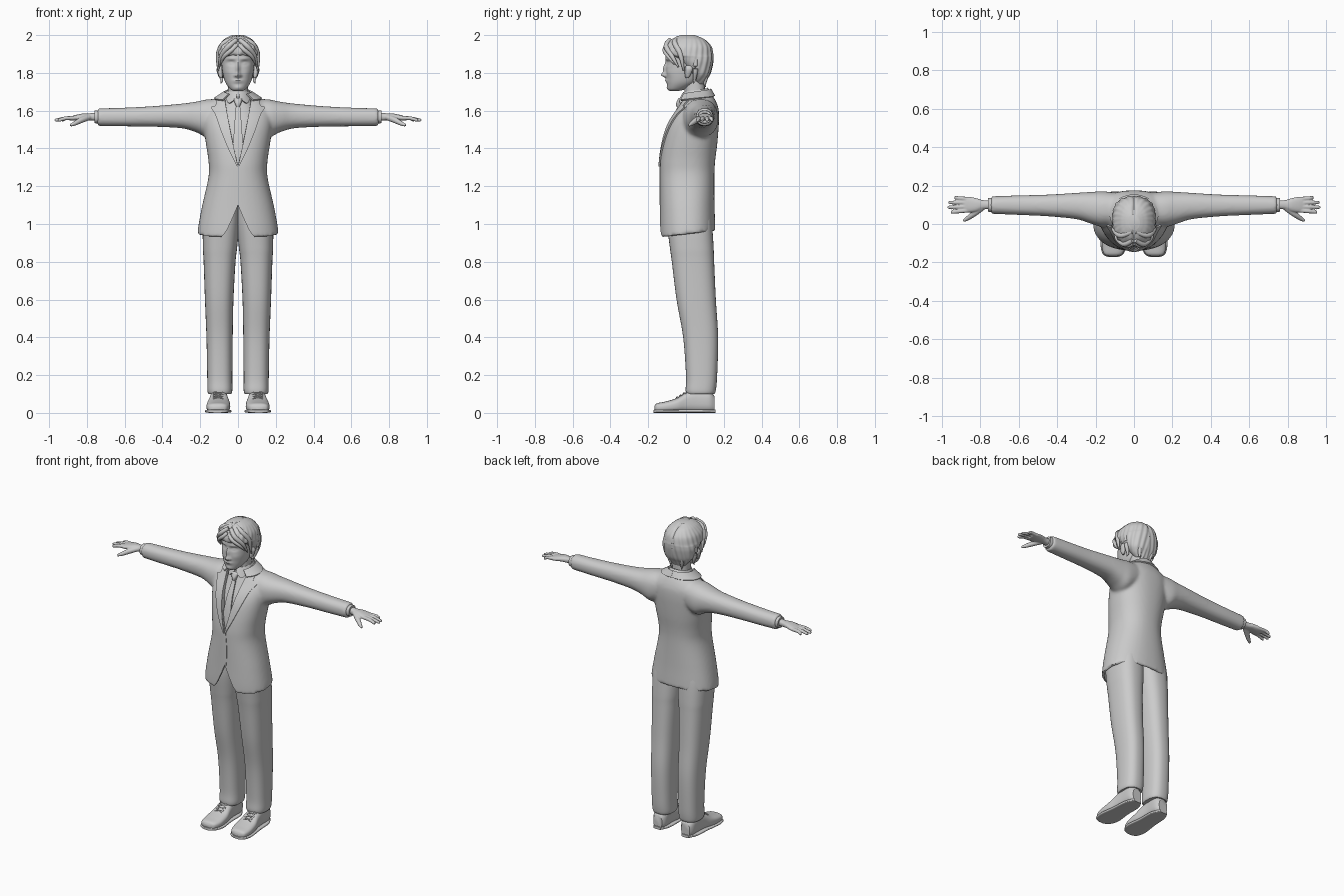
import bpy, bmesh, math
from mathutils import Vector
from mathutils.bvhtree import BVHTree

if "Cube" in bpy.data.objects:
    bpy.data.objects.remove(bpy.data.objects["Cube"])

grey = bpy.data.materials.new("plain_grey")
grey.use_nodes = True
grey.diffuse_color = (0.6, 0.6, 0.6, 1)
grey.node_tree.nodes["Principled BSDF"].inputs["Base Color"].default_value = (0.6, 0.6, 0.6, 1)
parts = []


def add_object(name, bm):
    bmesh.ops.recalc_face_normals(bm, faces=bm.faces)
    mesh = bpy.data.meshes.new(name)
    bm.to_mesh(mesh)
    bm.free()
    obj = bpy.data.objects.new(name, mesh)
    bpy.context.scene.collection.objects.link(obj)
    parts.append(obj)
    return obj


def discard(obj):
    parts.remove(obj)
    bpy.data.objects.remove(obj)


def smooth_rows(rows, n):
    """Catmull-Rom interpolation of rows of numbers."""
    out, last = [], len(rows) - 1
    for i in range(last):
        quad = rows[max(i - 1, 0)], rows[i], rows[i + 1], rows[min(i + 2, last)]
        for s in range(n):
            t = s / n
            out.append([q + 0.5 * t * (r - p + t * (2*p - 5*q + 4*r - u + t * (3*q - p - 3*r + u)))
                        for p, q, r, u in zip(*quad)])
    return out + [list(rows[-1])]


def grid(bm, rows, closed):
    rings = [[bm.verts.new(p) for p in row] for row in rows]
    count = len(rings[0])
    for a, b in zip(rings, rings[1:]):
        for i in range(count if closed else count - 1):
            j = (i + 1) % count
            bm.faces.new((a[i], a[j], b[j], b[i]))
    return rings


def solid(name, rings):
    bm = bmesh.new()
    made = grid(bm, rings, True)
    bm.faces.new(made[0])
    bm.faces.new(made[-1])
    return add_object(name, bm)


def loft(name, axis, rows, power=2.3, segs=40, steps=6):
    """Rows are (position on axis, low/high of one side, low/high of the other)."""
    rings = []
    for t, a0, a1, b0, b1 in smooth_rows(rows, steps):
        ring = []
        for k in range(segs):
            c, s = math.cos(math.tau * k / segs), math.sin(math.tau * k / segs)
            a = (a0 + a1) / 2 + (a1 - a0) / 2 * math.copysign(abs(c) ** (2 / power), c)
            b = (b0 + b1) / 2 + (b1 - b0) / 2 * math.copysign(abs(s) ** (2 / power), s)
            ring.append({"x": (t, a, b), "y": (a, t, b), "z": (a, b, t)}[axis])
        rings.append(ring)
    return solid(name, rings)


def body(name, rows, **kw):
    """Symmetric upright loft: rows are (z, half width, front y, back y)."""
    return loft(name, "z", [(z, -w, w, f, b) for z, w, f, b in rows], **kw)


def tube(name, points, segs=10):
    """Points are (x, y, z, radius)."""
    path = smooth_rows(points, 5)
    rings = []
    for i, p in enumerate(path):
        tangent = Vector(path[min(i + 1, len(path) - 1)][:3]) - Vector(path[max(i - 1, 0)][:3])
        turn = tangent.to_track_quat("Z", "Y")
        rings.append([Vector(p[:3]) + turn @ Vector((math.cos(math.tau * k / segs),
                      math.sin(math.tau * k / segs), 0)) * p[3] for k in range(segs)])
    return solid(name, rings)


def modify(obj, kind, **props):
    mod = obj.modifiers.new(kind, kind)
    for key, value in props.items():
        setattr(mod, key, value)
    dg = bpy.context.evaluated_depsgraph_get()
    mesh = bpy.data.meshes.new_from_object(obj.evaluated_get(dg))
    obj.modifiers.clear()
    obj.data = mesh


def mirrored(obj, name=None):
    twin = obj.copy()
    twin.data = obj.data.copy()
    twin.name = name or obj.name.replace("left", "right")
    for v in twin.data.vertices:
        v.co.x *= -1
    twin.data.flip_normals()
    bpy.context.scene.collection.objects.link(twin)
    parts.append(twin)
    return twin


def fuse(name, objs, voxel, rounds):
    bm = bmesh.new()
    for o in objs:
        bm.from_mesh(o.data)
        discard(o)
    obj = add_object(name, bm)
    modify(obj, "REMESH", mode="VOXEL", voxel_size=voxel)
    modify(obj, "SMOOTH", factor=0.5, iterations=rounds)
    return obj


def cut(obj, cutter):
    modify(obj, "BOOLEAN", operation="DIFFERENCE", solver="EXACT", object=cutter)
    discard(cutter)


def prism(outline, y0, y1):
    return solid("cutter", [[(x, y, z) for x, z in outline] for y in (y0, y1)])


def sheet(name, rows, thick):
    bm = bmesh.new()
    grid(bm, rows, False)
    obj = add_object(name, bm)
    modify(obj, "SOLIDIFY", thickness=thick, offset=0)
    return obj


def drape(name, tree, rows, lift, thick):
    """Lay a strip of (z, inner x, outer x) rows onto the front of a surface."""
    out, y = [], -0.1
    for z, x0, x1 in smooth_rows(rows, 5):
        line = []
        for k in range(7):
            x = x0 + (x1 - x0) * k / 6
            hit = tree.ray_cast(Vector((x, -1, z)), Vector((0, 1, 0)))[0]
            y = hit.y if hit else y
            line.append((x, y - lift, z))
        out.append(line)
    return sheet(name, out, thick)


def surface(obj):
    return BVHTree.FromPolygons([v.co for v in obj.data.vertices],
                                [tuple(p.vertices) for p in obj.data.polygons])


def bump(x, z, cx, cz, rx, rz):
    return math.exp(-((x - cx) / rx) ** 2 - ((z - cz) / rz) ** 2)


# Jacket: torso and sleeves fused, with a hem that rises to the back
torso = body("torso", [
    (.945, .215, -.138, .156), (1.0, .208, -.139, .154), (1.1, .189, -.138, .151),
    (1.25, .156, -.138, .15), (1.33, .156, -.136, .154), (1.42, .169, -.124, .165),
    (1.5, .18, -.104, .172), (1.56, .185, -.076, .175), (1.61, .175, -.042, .172),
    (1.65, .138, -.018, .158), (1.685, .088, 0, .138), (1.7, .065, .01, .13)], segs=64)
for v in torso.data.vertices:
    v.co.z += 0.12 * v.co.y * max(0, 1 - (v.co.z - 0.945) / 0.15)
sleeve = loft("left_sleeve", "x", [
    (.08, 0, .16, 1.5, 1.662), (.16, -.015, .17, 1.46, 1.66), (.22, 0, .167, 1.485, 1.648),
    (.3, .025, .162, 1.507, 1.637), (.45, .04, .153, 1.515, 1.624),
    (.6, .047, .149, 1.517, 1.616), (.745, .053, .144, 1.519, 1.612)])
jacket = fuse("jacket", [torso, sleeve, mirrored(sleeve)], 0.009, 7)
cloth = surface(jacket)
cut(jacket, body("cutter", [(.85, .203, -.126, .144), (1.0, .196, -.126, .142),
                            (1.12, .172, -.122, .136)], segs=64))
half = [(.025, 1.04), (.055, .975), (.075, .945), (.1, .92), (.1, .85)]
cut(jacket, prism([(0, 1.1)] + half + [(-x, z) for x, z in reversed(half)], -.4, -.04))
half = [(.057, 1.58), (.068, 1.66), (.068, 1.8)]
cut(jacket, prism([(0, 1.31)] + half + [(-x, z) for x, z in reversed(half)], -.4, .03))
drape("jacket_front_edge", cloth, [(1.1, -.003, .012), (1.2, -.006, .016), (1.31, -.004, .008)], .001, .004)
lapel = drape("left_lapel", cloth, [
    (1.305, 0, .005), (1.4, .021, .052), (1.5, .041, .092), (1.58, .056, .12),
    (1.615, .062, .142), (1.625, .064, .118), (1.655, .069, .112)], .004, .009)
mirrored(lapel)

# Shirt and tie
shirt = body("shirt_front", [
    (1.2, .12, -.1, .1), (1.3, .125, -.116, .1), (1.42, .125, -.106, .1), (1.52, .12, -.08, .1),
    (1.6, .095, -.042, .1), (1.65, .075, -.02, .11), (1.7, .06, -.012, .11)])
weave = surface(shirt)
drape("tie_blade", weave, [(1.635, -.01, .01), (1.55, -.017, .017), (1.43, -.025, .025),
                           (1.28, -.03, .03)], .007, .009)
body("tie_knot", [(1.622, .01, -.052, -.02), (1.64, .017, -.052, -.015),
                  (1.662, .022, -.042, -.01), (1.668, .012, -.035, -.015)], segs=20)


def collar(name, start, shape, thick):
    """Half of a collar, turned round the neck from the front to the back."""
    rows = []
    for k in range(25):
        u = start + (1 - start) * k / 24
        (r0, d0, z0), (r1, d1, z1) = shape(u)
        a, row = math.pi * u, []
        for f in (0, .33, .67, 1):
            r, d = r0 + (r1 - r0) * f, d0 + (d1 - d0) * f
            row.append((r * math.sin(a), .05 - d * math.cos(a), z0 + (z1 - z0) * f))
        rows.append(row)
    mirrored(sheet(name, rows, thick))


def shirt_shape(u):
    wing = math.exp(-((u - .2) / .12) ** 2)
    return (.057, .063, 1.695 + .025 * u), (.068 + .012 * wing, .08 + .014 * wing, 1.668 + .03 * u - .035 * wing)


collar("left_shirt_collar", 0.03, shirt_shape, .006)
collar("left_jacket_collar", .22, lambda u: ((.073, .079, 1.68 + .035 * u),
                                             (.125, .1, 1.648 + .03 * u)), .009)

# Trousers
leg = loft("left_trouser_leg", "z", [
    (.1, .036, .156, .004, .15), (.12, .03, .162, -.002, .158), (.2, .03, .163, 0, .165),
    (.4, .028, .167, -.015, .17), (.6, .024, .175, -.05, .158), (.8, .013, .182, -.075, .149),
    (.88, .004, .186, -.086, .146), (1.0, -.006, .184, -.1, .138), (1.1, -.005, .16, -.1, .128)], power=2.5)
mirrored(leg)

# Shoes with soles and laces
shoe = loft("left_shoe", "y", [
    (-.168, .09, .13, .012, .034), (-.155, .06, .157, .004, .05), (-.11, .043, .167, .002, .06),
    (-.05, .042, .164, .002, .078), (0, .05, .153, .002, .108), (.05, .055, .148, .002, .125),
    (.12, .055, .146, .002, .12), (.15, .07, .132, .006, .09)], power=2.7)
sole = loft("left_sole", "y", [
    (-.172, .085, .135, 0, .016), (-.155, .055, .163, 0, .018), (-.1, .035, .174, 0, .018),
    (0, .045, .162, 0, .018), (.1, .048, .154, 0, .018), (.155, .075, .128, 0, .018)], power=4)
laces = []
for k in range(4):
    y, z = -.055 + .018 * k, .078 + .011 * k
    for side in (-1, 1):
        laces.append(tube("left_lace_%d" % len(laces), [
            (.104 - side * .028, y, z - .006, .003), (.104, y + .007, z + .005, .003),
            (.104 + side * .028, y + .016, z + .002, .003)], 6))
for o in [shoe, sole] + laces:
    mirrored(o)

# Hands and shirt cuffs
hand = [loft("palm", "x", [
    (.73, .076, .122, 1.545, 1.592), (.785, .076, .124, 1.548, 1.586), (.82, .065, .134, 1.55, 1.585),
    (.86, .06, .142, 1.547, 1.577), (.89, .064, .138, 1.547, 1.568)])]
for y, tip_x, tip_y in ((.07, .953, .062), (.09, .968, .087), (.111, .963, .112), (.131, .935, .137)):
    hand.append(tube("finger", [(.865, y, 1.561, .011), (.91, (y + tip_y) / 2, 1.56, .0105),
                                (tip_x - .006, tip_y, 1.55, .009), (tip_x, tip_y, 1.549, .005)]))
hand.append(tube("thumb", [(.79, .085, 1.565, .016), (.83, .055, 1.55, .016),
                           (.865, .03, 1.532, .012), (.888, .016, 1.522, .007)]))
mirrored(fuse("left_hand", hand, .004, 3))
mirrored(loft("left_cuff", "x", [(.72, .06, .137, 1.53, 1.604), (.76, .064, .134, 1.534, 1.6)], steps=2))

# Head, with the features pushed out of the front of the face
body("neck", [(1.64, .06, -.01, .11), (1.7, .053, -.008, .1), (1.79, .052, -.02, .1)])
head = body("head", [
    (1.705, .022, -.085, -.035), (1.715, .042, -.095, 0), (1.75, .067, -.101, .06),
    (1.8, .081, -.105, .09), (1.85, .087, -.105, .11), (1.9, .088, -.107, .115),
    (1.95, .074, -.085, .1), (1.98, .035, -.04, .06)], segs=96, steps=10, power=2.2)
features = [(0, 1.789, .013, .013, .024), (0, 1.822, .01, .03, .016), (.014, 1.785, .008, .007, .007),
            (.036, 1.853, .02, .012, -.012), (.036, 1.851, .013, .007, .007),
            (.036, 1.874, .024, .007, .004), (.05, 1.8, .02, .02, .003),
            (0, 1.757, .024, .009, .009), (0, 1.756, .024, .002, -.005), (0, 1.721, .02, .012, .005)]
for v in head.data.vertices:
    if v.co.y < -0.03:
        x, z = abs(v.co.x), v.co.z
        v.co.y -= sum(d * bump(x, z, cx, cz, rx, rz) for cx, cz, rx, rz, d in features)
mirrored(loft("left_ear", "z", [(1.772, .082, .094, .0, .012), (1.785, .082, .102, -.006, .022),
                                (1.82, .082, .11, -.006, .036), (1.84, .085, .1, 0, .028)], segs=20))

# Hair: ridged cap with a parting, and loose locks swept to the sides
hair = body("hair_cap", [
    (1.74, .045, .055, .1), (1.77, .074, .035, .115), (1.8, .095, .012, .13), (1.85, .109, -.035, .142),
    (1.88, .112, -.07, .145), (1.898, .112, -.112, .144), (1.94, .103, -.113, .134),
    (1.975, .076, -.082, .104), (1.992, .05, -.05, .07), (2.0, .03, -.03, .05)], segs=128, steps=8)
for v in hair.data.vertices:
    angle = math.atan2(v.co.x, v.co.y - .02)
    ridge = 1 + .018 * math.sin(22 * abs(angle) + 35 * v.co.z) * min(1, (2 - v.co.z) * 15)
    v.co.x *= ridge
    v.co.y = .02 + (v.co.y - .02) * ridge
    if v.co.z > 1.9:
        v.co.z -= .008 * math.exp(-(v.co.x / .008) ** 2)
locks = [[(.008, -.085, 1.975, .012), (.05, -.105, 1.94, .014), (.088, -.075, 1.89, .012), (.098, -.04, 1.83, .004)],
         [(.004, -.1, 1.95, .01), (.035, -.113, 1.92, .012), (.075, -.092, 1.885, .01), (.092, -.06, 1.845, .003)],
         [(.01, -.04, 1.985, .012), (.07, -.06, 1.96, .014), (.103, -.03, 1.9, .014), (.104, -.012, 1.81, .004)],
         [(.1, .05, 1.87, .014), (.1, .05, 1.81, .013), (.086, .045, 1.765, .008), (.09, .04, 1.745, .002)],
         [(.05, .11, 1.83, .014), (.045, .105, 1.78, .013), (.04, .1, 1.745, .008), (.04, .105, 1.725, .002)]]
for i, points in enumerate(locks):
    mirrored(tube("left_hair_lock_%d" % i, points))

# Finish: one colour, smooth shading
for o in bpy.context.selected_objects:
    o.select_set(False)
for o in parts:
    o.data.materials.clear()
    o.data.materials.append(grey)
    o.select_set(True)
bpy.context.view_layer.objects.active = parts[0]
bpy.ops.object.shade_smooth_by_angle(angle=math.radians(40))
